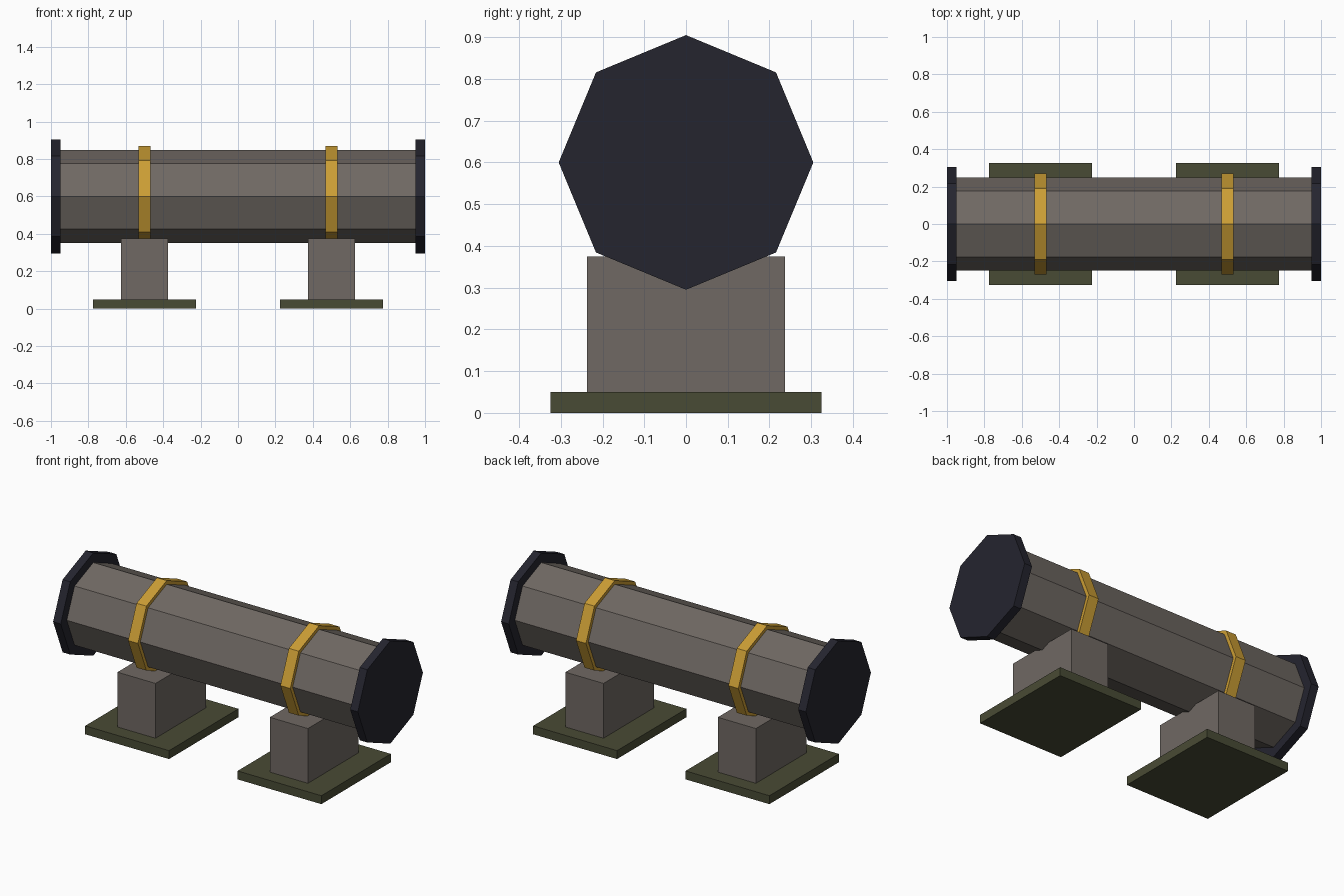
import bpy
import math

cube = bpy.data.objects.get("Cube")
if cube:
    bpy.data.objects.remove(cube, do_unlink=True)


def material(name, rgb):
    mat = bpy.data.materials.new(name)
    mat.use_nodes = True
    mat.diffuse_color = (*rgb, 1)
    mat.node_tree.nodes["Principled BSDF"].inputs["Base Color"].default_value = (*rgb, 1)
    return mat


STEEL = material("warm grey steel", (0.16, 0.14, 0.125))
DARK = material("dark blue metal", (0.018, 0.018, 0.028))
YELLOW = material("yellow paint", (0.6, 0.34, 0.035))
OLIVE = material("olive plate", (0.066, 0.07, 0.035))

AXIS_Z = 0.6


def finish(name, mat):
    obj = bpy.context.object
    obj.name = name
    obj.data.materials.append(mat)
    return obj


def octagon(name, x, radius, length, mat):
    """Eight-sided cylinder along x with a corner pointing up."""
    bpy.ops.mesh.primitive_cylinder_add(
        vertices=8, radius=radius, depth=length,
        location=(x, 0, AXIS_Z), rotation=(0, math.pi / 2, 0))
    return finish(name, mat)


def box(name, x, size, bottom, mat):
    bpy.ops.mesh.primitive_cube_add(size=1, location=(x, 0, bottom + size[2] / 2))
    obj = finish(name, mat)
    obj.scale = size
    bpy.ops.object.transform_apply(location=False, rotation=False, scale=True)
    return obj


# Main pipe
octagon("pipe", 0, 0.248, 1.96, STEEL)

# End flanges, bands and supports on both sides
for side, s in (("left", 1), ("right", -1)):
    octagon(side + "_flange", s * 0.975, 0.305, 0.05, DARK)
    octagon(side + "_band", s * 0.5, 0.27, 0.065, YELLOW)
    box(side + "_support", s * 0.5, (0.25, 0.475, 0.355), 0.02, STEEL)
    box(side + "_base_plate", s * 0.5, (0.55, 0.65, 0.05), 0, OLIVE)
